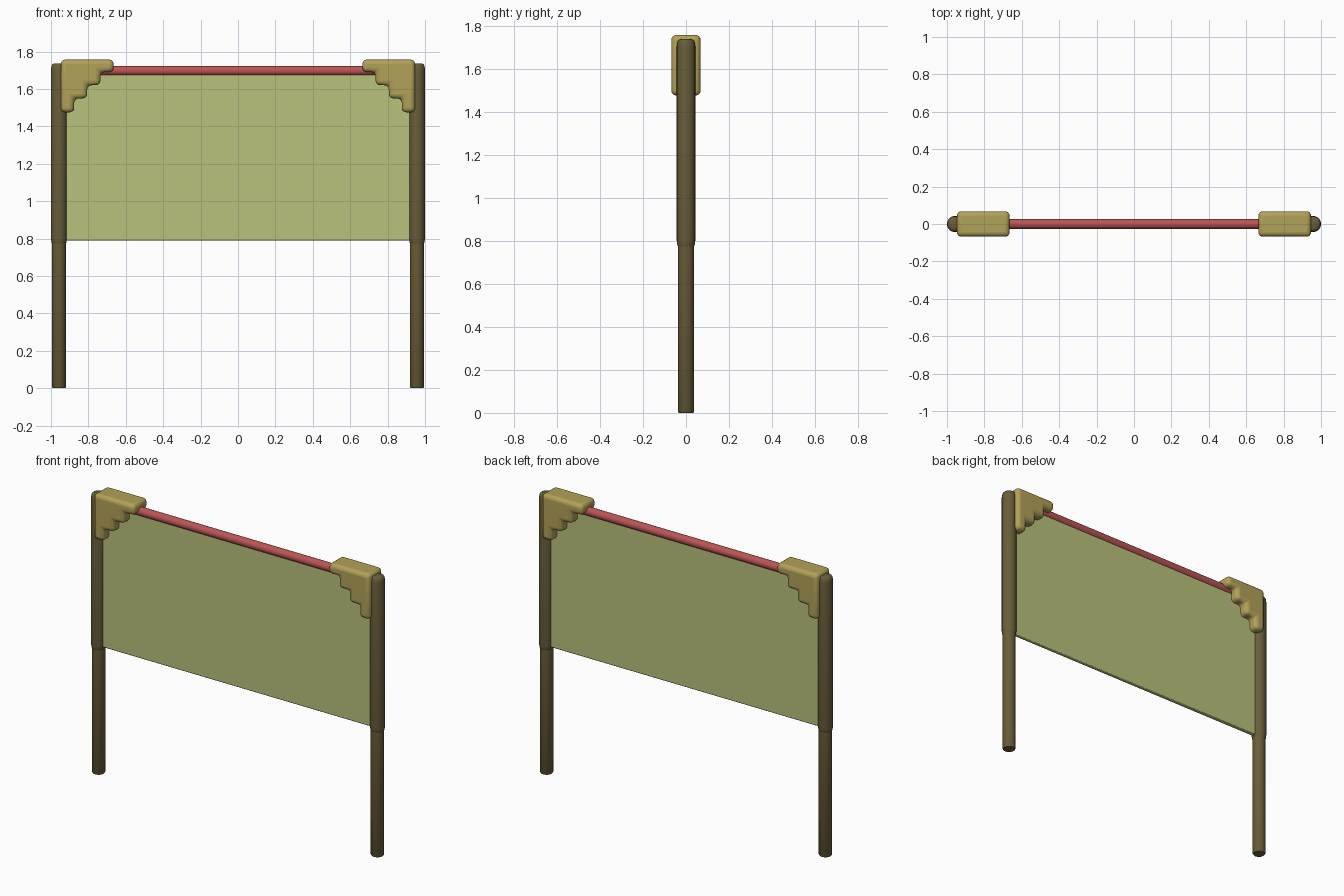
import bpy, bmesh, math

if "Cube" in bpy.data.objects:
    bpy.data.objects.remove(bpy.data.objects["Cube"])


def material(name, rgb):
    m = bpy.data.materials.new(name)
    m.diffuse_color = (*rgb, 1)
    m.use_nodes = True
    m.node_tree.nodes["Principled BSDF"].inputs["Base Color"].default_value = m.diffuse_color
    return m


WOOD = material("dark_wood", (0.14, 0.11, 0.04))
TRIM = material("ochre_trim", (0.45, 0.36, 0.10))
CLOTH = material("green_cloth", (0.49, 0.54, 0.20))
RED = material("red_rod", (0.50, 0.09, 0.09))


def finish(name, bm, mat, bevel=0, segments=3):
    bmesh.ops.recalc_face_normals(bm, faces=bm.faces[:])
    me = bpy.data.meshes.new(name)
    bm.to_mesh(me)
    bm.free()
    ob = bpy.data.objects.new(name, me)
    bpy.context.collection.objects.link(ob)
    me.materials.append(mat)
    if bevel:
        mod = ob.modifiers.new("rounded_edges", 'BEVEL')
        mod.width = bevel
        mod.segments = segments
        mod.limit_method = 'ANGLE'
    bpy.ops.object.select_all(action='DESELECT')
    ob.select_set(True)
    bpy.context.view_layer.objects.active = ob
    bpy.ops.object.shade_smooth_by_angle(angle=math.radians(40))
    return ob


def lathe(name, x, profile, mat, sides=24):
    """Closed round solid from (radius, height) pairs, bottom to top."""
    bm = bmesh.new()
    rings = [[bm.verts.new((x + r * math.cos(2 * math.pi * i / sides),
                            r * math.sin(2 * math.pi * i / sides), z))
              for i in range(sides)] for r, z in profile]
    for a, b in zip(rings, rings[1:]):
        for i in range(sides):
            j = (i + 1) % sides
            bm.faces.new((a[i], a[j], b[j], b[i]))
    bm.faces.new(rings[0][::-1])
    bm.faces.new(rings[-1])
    return finish(name, bm, mat)


def extrude_y(name, outline, half, mat, bevel, segments=3):
    """Extrude an x-z outline through y."""
    bm = bmesh.new()
    face = bm.faces.new([bm.verts.new((x, -half, z)) for x, z in outline])
    new = bmesh.ops.extrude_face_region(bm, geom=[face])["geom"]
    verts = [v for v in new if isinstance(v, bmesh.types.BMVert)]
    bmesh.ops.translate(bm, verts=verts, vec=(0, 2 * half, 0))
    return finish(name, bm, mat, bevel, segments)


# Stepped corner bracket outline (left side)
X0, TOP, STEP = -0.947, 1.757, 0.0705
bracket = [(X0, TOP), (X0 + 4 * STEP, TOP)]
for k in range(1, 5):
    bracket.append((X0 + (5 - k) * STEP, TOP - k * STEP + 0.004 * (k < 4)))
    if k < 4:
        bracket.append((X0 + (4 - k) * STEP, TOP - k * STEP + 0.004))
bracket.append((X0, TOP - 4 * STEP))

for side, s in (("left", 1), ("right", -1)):
    # Pole
    lathe(side + "_post", s * -0.957,
          [(0.034, 0), (0.038, 0.006), (0.038, 0.83)], WOOD)
    # Thicker sleeve around the upper pole
    lathe(side + "_post_sleeve", s * -0.957,
          [(0.037, 0.772), (0.040, 0.779), (0.043, 0.80), (0.043, 1.705),
           (0.040, 1.725), (0.034, 1.733), (0.025, 1.737)], WOOD)
    # Bracket
    extrude_y(side + "_corner_bracket", [(s * x, z) for x, z in bracket],
              0.068, TRIM, 0.024, 4)

# Hanging cloth panel
extrude_y("cloth_panel", [(-0.94, 0.79), (0.94, 0.79), (0.94, 1.685), (-0.94, 1.685)],
          0.013, CLOTH, 0.005, 2)

# Horizontal top rod
rod = lathe("top_rod", 0, [(0.026, -0.94), (0.026, 0.94)], RED)
rod.rotation_euler = (0, math.pi / 2, 0)
rod.location = (0, 0, 1.697)
